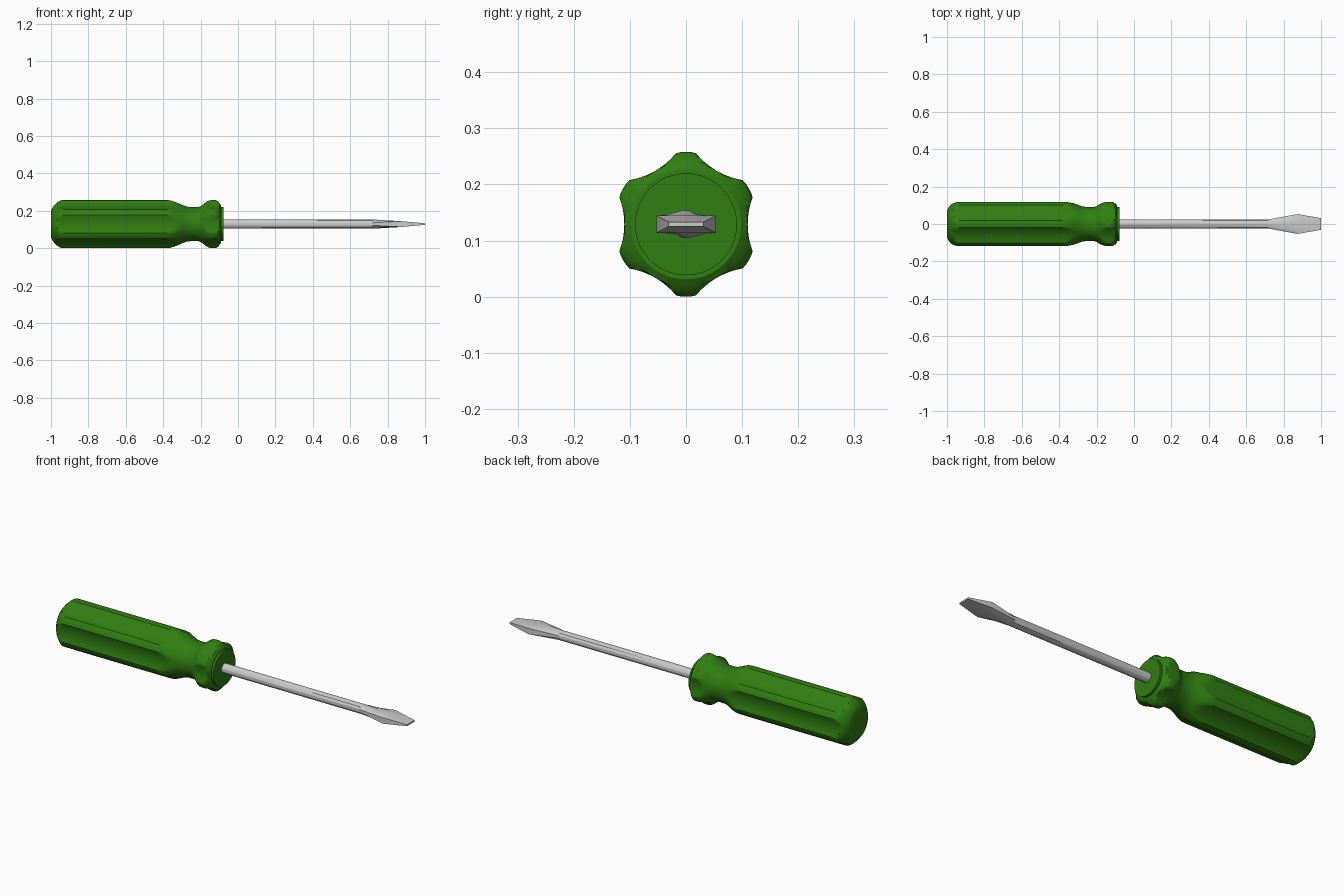
import bpy, bmesh, math

if "Cube" in bpy.data.objects:
    bpy.data.objects.remove(bpy.data.objects["Cube"])

CZ = 0.129  # height of the tool axis


def loft(name, sections, mat=None, angle=30):
    """Skin a list of (x, [(y, z), ...]) rings along x and cap both ends."""
    bm = bmesh.new()
    rings = [[bm.verts.new((x, y, CZ + z)) for y, z in pts] for x, pts in sections]
    n = len(rings[0])
    for a, b in zip(rings, rings[1:]):
        for i in range(n):
            j = (i + 1) % n
            bm.faces.new((a[i], a[j], b[j], b[i]))
    bm.faces.new(rings[0])
    bm.faces.new(rings[-1])
    bmesh.ops.recalc_face_normals(bm, faces=bm.faces)
    me = bpy.data.meshes.new(name)
    bm.to_mesh(me)
    bm.free()
    ob = bpy.data.objects.new(name, me)
    bpy.context.collection.objects.link(ob)
    if mat:
        me.materials.append(mat)
    bpy.ops.object.select_all(action='DESELECT')
    bpy.context.view_layer.objects.active = ob
    ob.select_set(True)
    bpy.ops.object.shade_smooth_by_angle(angle=math.radians(angle))
    return ob


def circle(r, n):
    return [(r * math.cos(2 * math.pi * (i + 0.5) / n),
             r * math.sin(2 * math.pi * (i + 0.5) / n)) for i in range(n)]


green = bpy.data.materials.new("green_plastic")
green.diffuse_color = (0.03, 0.21, 0.006, 1)
green.use_nodes = True
green.node_tree.nodes["Principled BSDF"].inputs["Base Color"].default_value = green.diffuse_color

# Handle: a turned profile cut by six concave flutes
FLUTE_D, FLUTE_R = 0.2466, 0.1366
STEPS = (-26, -22, -18, -14, -9.5, -5, 0, 5, 9.5, 14, 18, 22, 26, 30)


def fluted(radius):
    pts = []
    for k in range(6):
        for s in STEPS:
            t, a = math.radians(s), math.radians(60 * k + s)
            f = FLUTE_D * math.cos(t) - math.sqrt(FLUTE_R ** 2 - (FLUTE_D * math.sin(t)) ** 2)
            r = min(radius, f)
            pts.append((r * math.cos(a), r * math.sin(a)))
    return pts


profile = [(-1, 0.07), (-0.992, 0.088), (-0.98, 0.103), (-0.965, 0.117), (-0.95, 0.126),
           (-0.935, 0.129), (-0.38, 0.129), (-0.36, 0.1265), (-0.34, 0.12), (-0.32, 0.112),
           (-0.295, 0.101), (-0.275, 0.094), (-0.255, 0.091), (-0.215, 0.091),
           (-0.2, 0.095), (-0.185, 0.106), (-0.17, 0.118), (-0.155, 0.126), (-0.14, 0.129),
           (-0.12, 0.129), (-0.108, 0.123), (-0.098, 0.11), (-0.09, 0.098)]
loft("handle", [(x, fluted(r)) for x, r in profile], green)

# Round collar at the front of the handle
loft("collar", [(-0.12, circle(0.091, 48)), (-0.078, circle(0.091, 48))], green)


# Shaft flattening into a slotted blade
def blade(w, h):
    return [(w * y / math.cos(math.pi / 12), math.copysign(h, z)) for y, z in circle(1, 12)]


loft("shaft_and_blade", [(-0.1, circle(0.0255, 12)), (0.72, circle(0.0255, 12)),
                         (0.875, blade(0.053, 0.0155)), (1.0, blade(0.031, 0.004))], None, 25)
